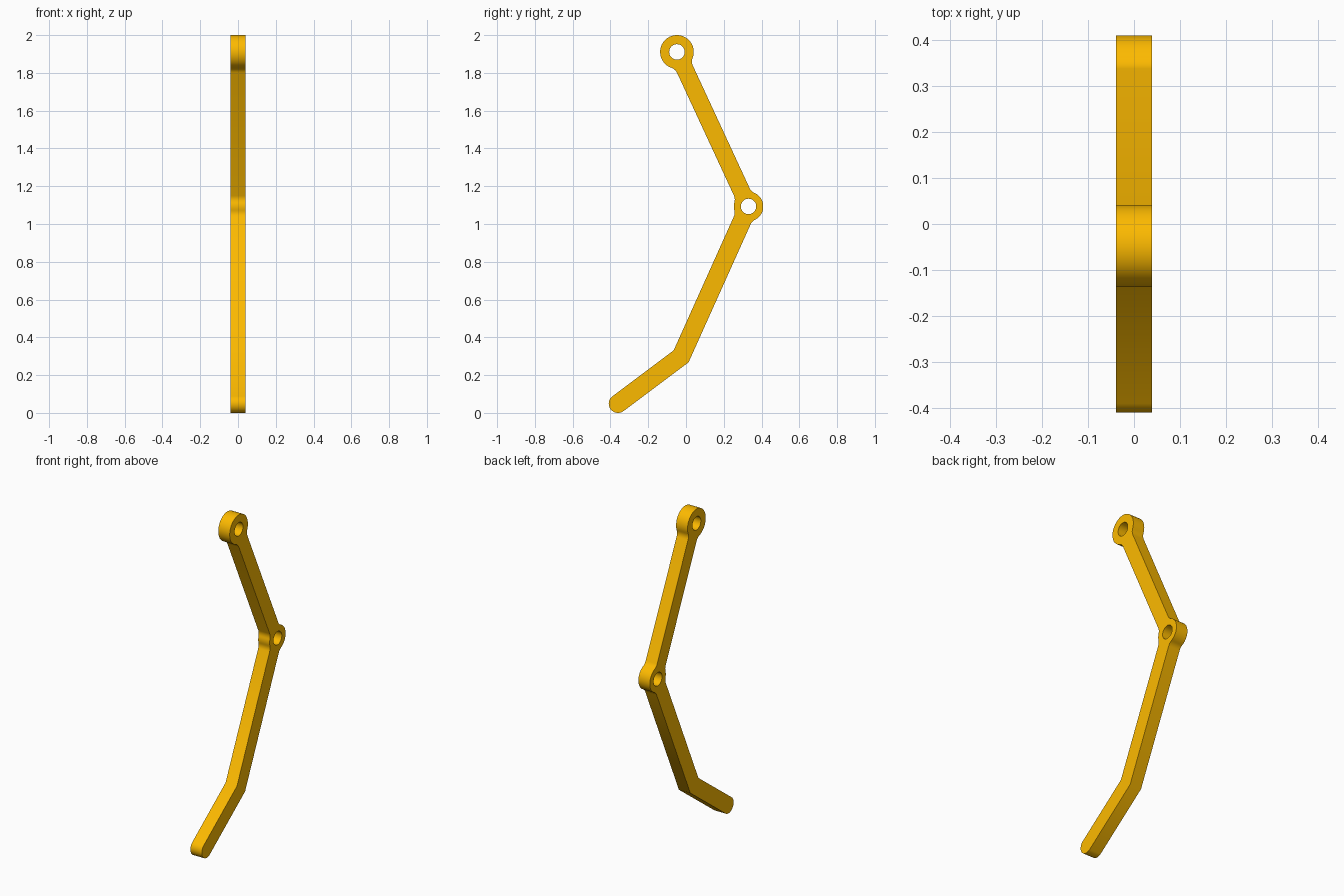
import bpy, bmesh
from math import sin, cos, pi, atan2, sqrt, radians
from mathutils import Vector

if "Cube" in bpy.data.objects:
    bpy.data.objects.remove(bpy.data.objects["Cube"])

HALF_X = 0.039
FILLET = 0.05
TOP, MID = Vector((-0.048, 1.911)), Vector((0.331, 1.093))
BEND, TOE = Vector((-0.026, 0.299)), Vector((-0.360, 0.049))
R_TOP, R_MID = 0.089, 0.078
H_UP, H_LOW = 0.046, 0.049        # half widths of upper bar and lower bar / foot


def polar(c, r, a):
    return c + Vector((r * cos(a), r * sin(a)))


def arc(c, r, a0, a1, n):
    return [polar(c, r, a0 + (a1 - a0) * i / n) for i in range(n + 1)]


def ang(p, q):
    d = q - p
    return atan2(d.y, d.x)


def junction(c, R, axis, h, side):
    """Fillet from a boss circle to a bar edge: boss angle and points."""
    along = sqrt((R + FILLET) ** 2 - (h + FILLET) ** 2)
    t = atan2(h + FILLET, along)
    a = axis + side * t
    f = polar(c, R + FILLET, a)
    return a, arc(f, FILLET, a + pi, a + pi + side * (pi / 2 - t), 5)


def corner(p, a, b, h):
    """Mitred offset point, to the left of travel, between headings a and b."""
    return polar(p, h / cos((b - a) / 2), (a + b) / 2 + pi / 2)


up = ang(MID, TOP)
down = ang(MID, BEND) + 2 * pi
foot = ang(BEND, TOE) + 2 * pi

# Outline, counter-clockwise in (y, z)
ta, top_right = junction(TOP, R_TOP, up - pi, H_UP, 1)
tb, top_left = junction(TOP, R_TOP, up - pi, H_UP, -1)
ma, mid_ul = junction(MID, R_MID, up, H_UP, 1)
mb, mid_ll = junction(MID, R_MID, down, H_LOW, -1)
mc, mid_lr = junction(MID, R_MID, down, H_LOW, 1)
md, mid_ur = junction(MID, R_MID, up, H_UP, -1)

outline = top_right[::-1] + arc(TOP, R_TOP, ta, tb + 2 * pi, 40)[1:-1] + top_left
outline += mid_ul[::-1] + arc(MID, R_MID, ma, mb, 6)[1:-1] + mid_ll
outline += [corner(BEND, down, foot, -H_LOW)]
outline += arc(TOE, H_LOW, foot - pi / 2, foot + pi / 2, 20)[::1]
outline += [corner(BEND, down, foot, H_LOW)]
outline += mid_lr[::-1] + arc(MID, R_MID, mc, md + 2 * pi, 24)[1:-1] + mid_ur

holes = [arc(c, 0.041, 0, 2 * pi, 32)[:-1] for c in (TOP, MID)]

# Filled flat curve with pin holes, thickened along x
curve = bpy.data.curves.new("bent_lever", 'CURVE')
curve.dimensions = '2D'
curve.fill_mode = 'BOTH'
curve.extrude = HALF_X
for pts in [outline] + holes:
    s = curve.splines.new('POLY')
    s.points.add(len(pts) - 1)
    for sp, p in zip(s.points, pts):
        sp.co = (p.x, p.y, 0, 1)
    s.use_cyclic_u = True
lever = bpy.data.objects.new("bent_lever", curve)
bpy.context.collection.objects.link(lever)
lever.rotation_euler = (pi / 2, 0, pi / 2)
bpy.context.view_layer.objects.active = lever
lever.select_set(True)
bpy.ops.object.convert(target='MESH')
lever = bpy.context.object

# Weld caps to walls
bm = bmesh.new()
bm.from_mesh(lever.data)
bmesh.ops.remove_doubles(bm, verts=bm.verts, dist=1e-5)
bmesh.ops.recalc_face_normals(bm, faces=bm.faces)
bm.to_mesh(lever.data)
bm.free()
bpy.ops.object.shade_smooth_by_angle(angle=radians(30))

gold = bpy.data.materials.new("gold")
gold.diffuse_color = (0.98, 0.49, 0.0, 1)
gold.use_nodes = True
gold.node_tree.nodes["Principled BSDF"].inputs["Base Color"].default_value = gold.diffuse_color
lever.data.materials.clear()
lever.data.materials.append(gold)
